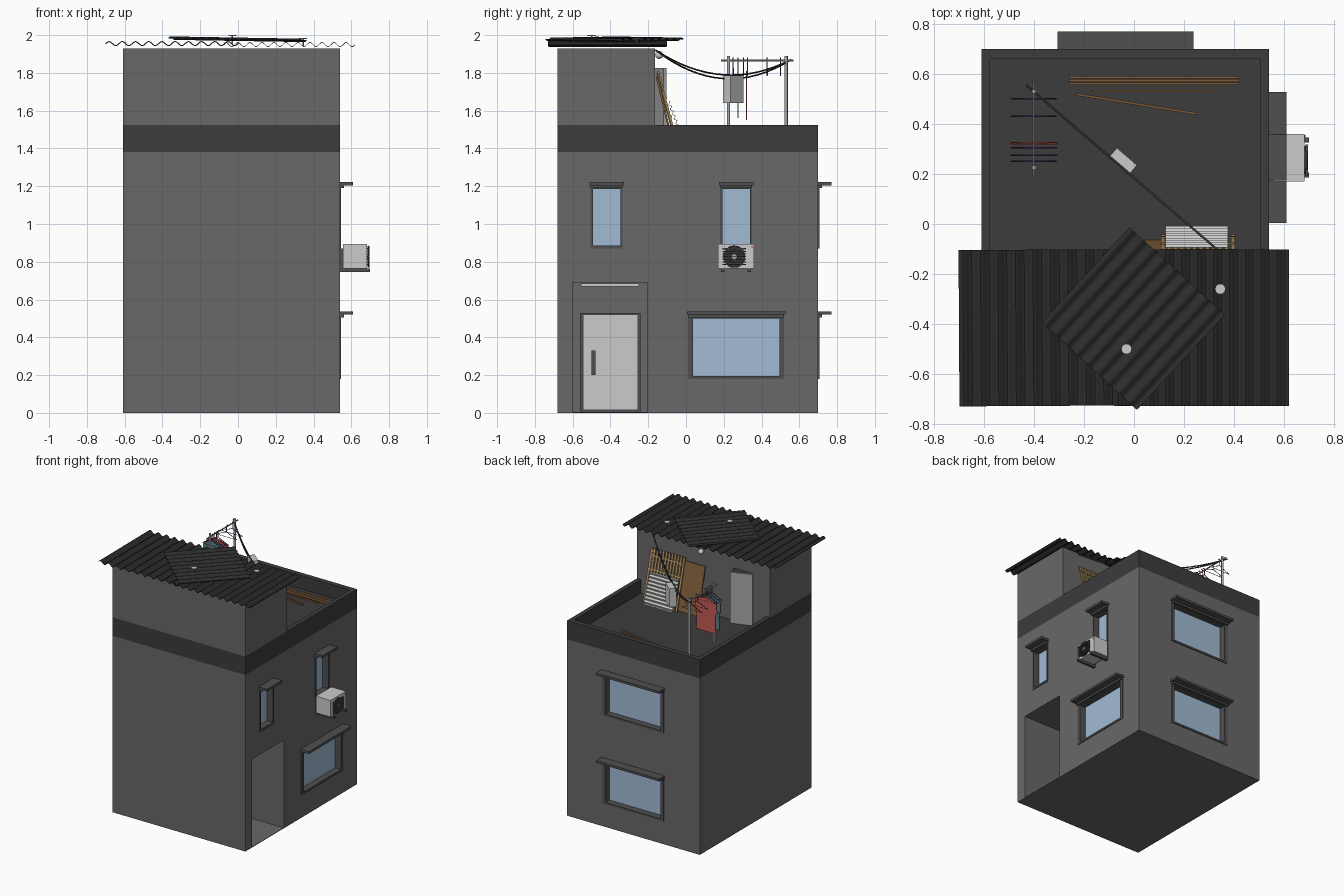
import bpy, bmesh, math
from mathutils import Matrix, Vector

if "Cube" in bpy.data.objects:
    bpy.data.objects.remove(bpy.data.objects["Cube"])

def mat(name, *c):
    m = bpy.data.materials.new(name)
    m.diffuse_color = (*c, 1)
    m.use_nodes = True
    m.node_tree.nodes["Principled BSDF"].inputs["Base Color"].default_value = m.diffuse_color
    return m

WALL = mat("wall_grey", .14, .14, .14)
DARK = mat("dark_grey", .045, .045, .045)
FRAME = mat("frame_grey", .08, .08, .08)
ROOF = mat("roof_black", .025, .025, .025)
GLASS = mat("glass_blue", .36, .50, .66)
MID = mat("door_grey", .38, .38, .38)
LIGHT = mat("light_grey", .6, .6, .6)
WOOD = mat("wood", .20, .10, .04)
BAMBOO = mat("bamboo", .42, .28, .12)
PURPLE = mat("purple", .10, .04, .18)
RED = mat("red", .55, .10, .09)
TEAL = mat("teal", .10, .22, .24)

def from_bm(name, bm, m=None, smooth=False):
    bmesh.ops.recalc_face_normals(bm, faces=bm.faces)
    me = bpy.data.meshes.new(name)
    bm.to_mesh(me)
    bm.free()
    if m:
        me.materials.append(m)
    o = bpy.data.objects.new(name, me)
    bpy.context.collection.objects.link(o)
    if smooth:
        bpy.ops.object.select_all(action='DESELECT')
        o.select_set(True)
        bpy.context.view_layer.objects.active = o
        bpy.ops.object.shade_smooth_by_angle(angle=math.radians(40))
    return o

def box(name, x0, x1, y0, y1, z0, z1, m=None, mtx=None):
    bm = bmesh.new()
    bmesh.ops.create_cube(bm, size=1)
    for v in bm.verts:
        v.co = Vector((x0 if v.co.x < 0 else x1, y0 if v.co.y < 0 else y1, z0 if v.co.z < 0 else z1))
    if mtx:
        bm.transform(mtx)
    return from_bm(name, bm, m)

def cyl(name, p, q, r, m=None, n=16):
    p, q = Vector(p), Vector(q)
    bm = bmesh.new()
    bmesh.ops.create_cone(bm, cap_ends=True, segments=n, radius1=r, radius2=r, depth=(q - p).length)
    bm.transform(Matrix.Translation((p + q) / 2) @ (q - p).to_track_quat('Z', 'Y').to_matrix().to_4x4())
    return from_bm(name, bm, m, True)

def tube(name, pts, r, m, cyclic=False):
    cu = bpy.data.curves.new(name, 'CURVE')
    cu.dimensions, cu.bevel_depth, cu.bevel_resolution, cu.use_fill_caps = '3D', r, 1, True
    s = cu.splines.new('POLY')
    s.points.add(len(pts) - 1)
    for sp, p in zip(s.points, pts):
        sp.co = (*p, 1)
    s.use_cyclic_u = cyclic
    cu.materials.append(m)
    o = bpy.data.objects.new(name, cu)
    bpy.context.collection.objects.link(o)
    bpy.ops.object.select_all(action='DESELECT')
    o.select_set(True)
    bpy.context.view_layer.objects.active = o
    bpy.ops.object.convert(target='MESH')

def cut(o, *b):
    c = box("cutter", *b)
    c.hide_render = True
    md = o.modifiers.new("cut", 'BOOLEAN')
    md.operation, md.object, md.solver = 'DIFFERENCE', c, 'EXACT'
    bpy.context.view_layer.objects.active = o
    bpy.ops.object.modifier_apply(modifier=md.name)
    bpy.data.objects.remove(c)

def sheet(name, w, l, waves, amp, mtx, m, t=.004):
    bm = bmesh.new()
    rows = []
    n = waves * 8
    for i in range(n + 1):
        x, z = w * (i / n - .5), amp * math.sin(2 * math.pi * waves * i / n)
        rows.append([bm.verts.new((x, y, z + h)) for y, h in ((-l/2, 0), (l/2, 0), (l/2, t), (-l/2, t))])
    for a, b in zip(rows, rows[1:]):
        for k in range(4):
            bm.faces.new((a[k], a[k-1], b[k-1], b[k]))
    bm.faces.new(rows[0])
    bm.faces.new(rows[-1])
    bm.transform(mtx)
    return from_bm(name, bm, m, True)

def lean(x, y0, z0, y1, z1):
    # local y runs up the leaning part
    return Matrix.Translation((x, (y0+y1)/2, (z0+z1)/2)) @ Matrix.Rotation(math.atan2(z1-z0, y1-y0), 4, 'X')

X0, X1, Y0, Y1, F = -.61, .54, -.68, .70, 1.42
RY = -.165

# main body, parapet with terrace, rooftop room
body = box("body_walls", X0, X1, Y0, Y1, 0, 1.38, WALL)
parapet = box("parapet", X0, X1, Y0, Y1, 1.38, 1.525, DARK)
cut(parapet, -.575, .505, -.18, .66, F, 1.7)
room = box("roof_room", X0, X1, Y0, RY, 1.525, 1.93, WALL)
skirt = box("roof_room_wall_base", -.575, .505, -.18, RY, F, 1.525, WALL)
for o in (parapet, room, skirt):
    cut(o, -.465, -.29, -.35, -.1, F + .003, 1.83)
box("roof_door", 0, .165, -.008, .008, F + .005, 1.825, MID,
    Matrix.Translation((-.463, RY, 0)) @ Matrix.Rotation(math.radians(19), 4, 'Z'))

# windows: side, range along the wall, height range
def span(side, u0, u1, d0, d1):
    return (X1 + d0, X1 + d1, u0, u1) if side == "right" else (u0, u1, Y1 + d0, Y1 + d1)

WINDOWS = [("right", -.505, -.335, .87, 1.2), ("right", .18, .35, .87, 1.2), ("right", .01, .52, .18, .515),
           ("back", -.30, .23, .87, 1.2), ("back", -.30, .23, .18, .515)]
for i, (s, a, b, z0, z1) in enumerate(WINDOWS):
    n = f"{s}_window_{i}"
    cut(body, *span(s, a, b, -.07, .1), z0, z1)
    box(n + "_glass", *span(s, a, b, -.06, -.045), z0, z1, GLASS)
    f = .012 if b - a < .3 else .026
    for j, (u0, u1, v0, v1) in enumerate([(a, a+f, z0, z1), (b-f, b, z0, z1),
                                          (a+f, b-f, z0, z0+.015), (a+f, b-f, z1-.015, z1)]):
        box(f"{n}_frame_{j}", *span(s, u0, u1, -.065, .006), v0, v1, FRAME)
    box(n + "_hood", *span(s, a-.006, b+.008, -.02, .07), z1 + .005, z1 + .023, FRAME)
    box(n + "_hood_moulding", *span(s, a, b, -.02, .02), z1 - .01, z1 + .005, FRAME)

# recessed entrance with door, handle and strip lamp
cut(body, X1 - .35, .7, -.60, -.205, .004, .69)
d = X1 - .35
box("door_frame", d - .01, d + .02, -.56, -.24, .004, .53, FRAME)
box("entrance_door", d, d + .03, -.545, -.255, .015, .52, LIGHT)
box("door_handle", d + .03, d + .05, -.50, -.48, .20, .33, FRAME)
box("strip_lamp", d, d + .03, -.555, -.25, .67, .685, LIGHT)

# air conditioner on brackets
box("aircon_body", .555, .682, .17, .36, .765, .895, LIGHT)
for y in (.195, .335):
    box("aircon_bracket", X1 - .01, .70, y - .01, y + .01, .747, .765, FRAME)
    box("aircon_wall_plate", X1 - .01, .557, y - .01, y + .01, .765, .87, FRAME)
cyl("aircon_fan_recess", (.68, .255, .827), (.686, .255, .827), .056, DARK, 24)
cyl("aircon_fan_hub", (.686, .255, .827), (.694, .255, .827), .015, MID)
for k in range(7):
    z = .785 + k * .014
    box("aircon_slat", .686, .696, .192, .318, z - .003, z + .003, FRAME)
for r in (.03, .056):
    tube("aircon_fan_ring", [(.692, .255 + r*math.cos(k*math.pi/12), .827 + r*math.sin(k*math.pi/12))
                             for k in range(24)], .003, FRAME, True)
cyl("aircon_badge", (.68, .35, .878), (.686, .35, .878), .005, RED, 8)

# corrugated roof: overlapping sheets, a loose sheet and bolts
sheet("roof_sheet_left", .70, .625, 10, .011, Matrix.Translation((-.35, -.415, 1.953)) @ Matrix.Rotation(.006, 4, 'Z'), ROOF)
sheet("roof_sheet_right", .70, .625, 11, .011, Matrix.Translation((.27, -.415, 1.948)), ROOF)
sheet("loose_roof_sheet", .517, .517, 9, .007, Matrix.Translation((-.003, -.378, 1.976))
      @ Matrix.Rotation(.017, 4, 'Y') @ Matrix.Rotation(math.radians(-42.7), 4, 'Z'), ROOF)
for x, y, z in ((-.03, -.50, 2.0), (.345, -.26, 1.985)):
    cyl("roof_bolt_stem", (x, y, z - .045), (x, y, z - .004), .004, MID, 8)
    cyl("roof_bolt_cap", (x, y, z - .006), (x, y, z), .021, LIGHT)

# wall lamp
bm = bmesh.new()
bmesh.ops.create_uvsphere(bm, u_segments=16, v_segments=10, radius=.021)
bm.transform(Matrix.Translation((-.03, -.142, 1.895)))
from_bm("wall_lamp", bm, LIGHT, True)

# cables with a hanging junction box
A, B = Vector((.40, -.16, 1.92)), Vector((-.43, .555, 1.87))
for s in (.105, .125):
    pts = [A.lerp(B, t/16) - Vector((0, 0, 4*s*(t/16)*(1 - t/16))) for t in range(17)]
    tube("cable", pts, .0045, DARK)
ang = math.atan2(B.y - A.y, B.x - A.x)
box("junction_box", -.053, .053, -.026, .026, 1.64, 1.785, LIGHT,
    Matrix.Translation((-.045, .25, 0)) @ Matrix.Rotation(ang, 4, 'Z'))

# clothes line: two poles, rail, hangers and garments
cyl("clothes_pole_near", (-.40, .225, F), (-.40, .225, 1.89), .009, MID, 10)
cyl("clothes_pole_far", (-.40, .53, F), (-.40, .53, 1.89), .009, MID, 10)
cyl("clothes_rail", (-.40, .185, 1.865), (-.40, .57, 1.865), .005, MID, 8)
for y, m in ((.50, PURPLE), (.43, PURPLE), (.325, RED), (.305, PURPLE), (.275, PURPLE), (.25, PURPLE)):
    tube("hanger", [(-.40, y, 1.825), (-.49, y, 1.785), (-.31, y, 1.785)], .003, m, True)
    tube("hanger_hook", [(-.40, y, 1.825), (-.40, y, 1.87), (-.395, y, 1.88), (-.385, y, 1.872)], .003, m)

def garment(name, y, bottom, m):
    half = [(.02, 1.81), (.09, 1.785), (.095, 1.70), (.08, 1.70), (.085, bottom)]
    prof = half + [(-x, z) for x, z in reversed(half)]
    bm = bmesh.new()
    f = bm.faces.new([bm.verts.new((x - .40, y, z)) for x, z in prof])
    g = bmesh.ops.extrude_face_region(bm, geom=[f])["geom"]
    bmesh.ops.translate(bm, vec=(0, .006, 0), verts=[v for v in g if isinstance(v, bmesh.types.BMVert)])
    from_bm(name, bm, m)

garment("red_shirt", .318, 1.55, RED)
garment("teal_shirt", .272, 1.56, TEAL)

# timber lying on the terrace
for k in range(3):
    y = .555 + k * .013
    box("stacked_plank", -.26, .42, y, y + .011, F, F + .02, WOOD)
box("thin_plank", -.17, .32, .527, .535, F, F + .012, WOOD)
box("skew_plank", -.245, .245, -.005, .005, F, F + .012, WOOD,
    Matrix.Translation((.01, .48, 0)) @ Matrix.Rotation(-.16, 4, 'Z'))

# things leaning on the room wall
L = lean(.09, -.07, F + .004, -.155, 1.78)
box("leaning_board", -.15, .13, -.185, .185, -.005, .005, WOOD, L)
M = lean(.255, -.045, F + .004, -.148, 1.81)
for k in range(12):
    x = -.14 + k * .0255
    box("mat_slat", x - .008, x + .008, -.20, .20, -.004, .004, BAMBOO, M)
for v in (-.15, -.05, .05, .15):
    box("mat_crossbar", -.15, .15, v - .006, v + .006, -.009, -.004, BAMBOO, M)
sheet("leaning_corrugated_sheet", .24, .25, 9, .006, lean(.25, -.008, F + .01, -.09, 1.65)
      @ Matrix.Rotation(math.pi / 2, 4, 'Z'), LIGHT)
cyl("leaning_stick", (.40, -.05, F), (.385, -.15, 1.80), .007, BAMBOO, 8)
